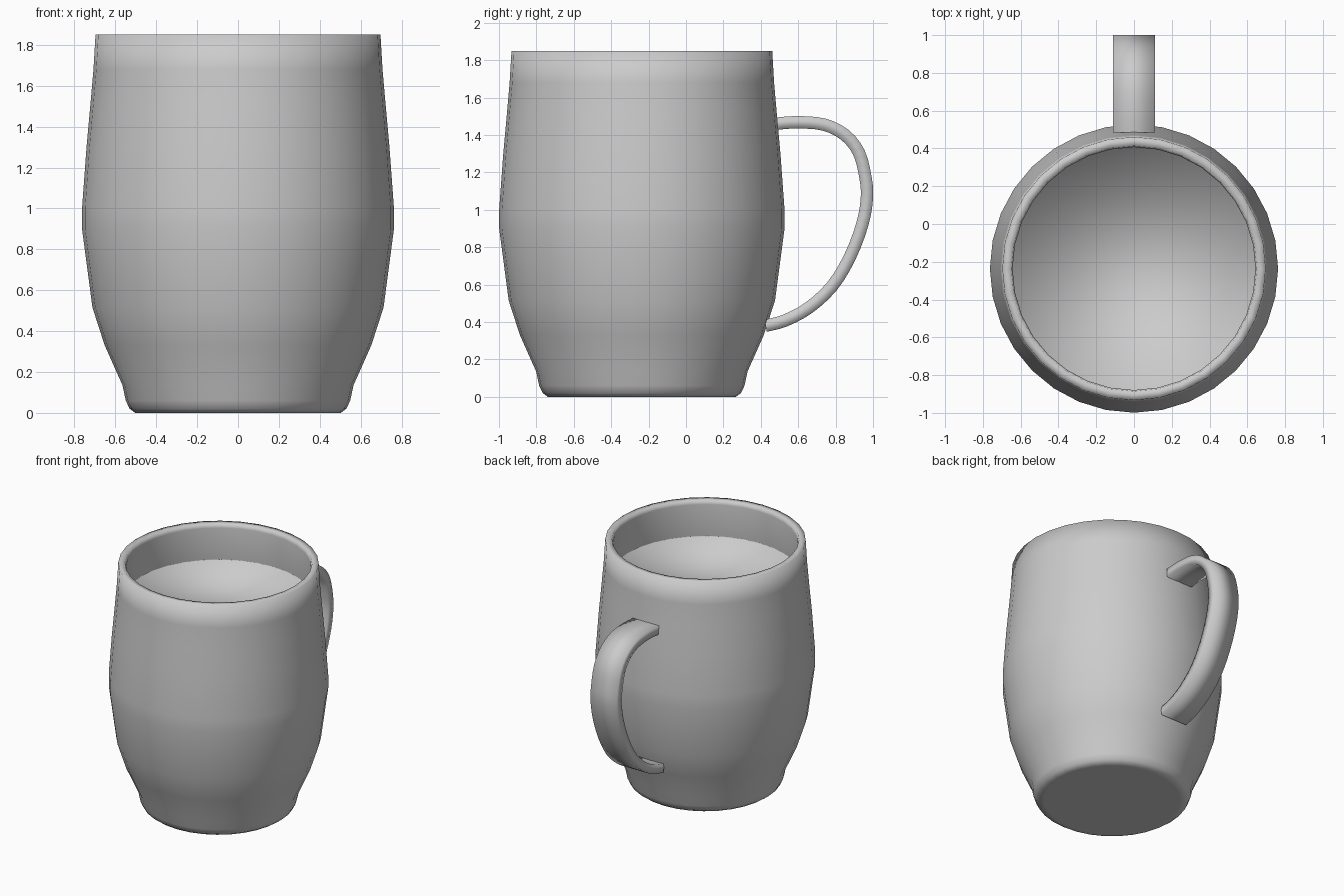
import bpy
import bmesh
from math import cos, sin, tau
from mathutils import Vector
from mathutils.geometry import interpolate_bezier

cube = bpy.data.objects.get("Cube")
if cube:
    bpy.data.objects.remove(cube, do_unlink=True)

SEGMENTS = 32
CENTRE_Y = -0.236

glaze = bpy.data.materials.new("grey glaze")
glaze.use_nodes = True
glaze.diffuse_color = (0.6, 0.6, 0.6, 1)
glaze.node_tree.nodes["Principled BSDF"].inputs["Base Color"].default_value = (0.6, 0.6, 0.6, 1)


def bridge(bm, rings):
    """Join successive closed rings of vertices with quads."""
    for a, b in zip(rings, rings[1:]):
        n = len(a)
        for i in range(n):
            j = (i + 1) % n
            bm.faces.new((a[i], a[j], b[j], b[i]))


def lathe(bm, profile):
    """Turn (radius, height) pairs around the cup axis."""
    rings = [[bm.verts.new((r * cos(tau * i / SEGMENTS),
                            CENTRE_Y + r * sin(tau * i / SEGMENTS), z))
              for i in range(SEGMENTS)] for r, z in profile]
    bridge(bm, rings)
    return rings


def finish(bm, name, flat=()):
    for face in bm.faces:
        face.smooth = face not in flat
    mesh = bpy.data.meshes.new(name)
    bm.to_mesh(mesh)
    bm.free()
    mesh.materials.append(glaze)
    bpy.context.collection.objects.link(bpy.data.objects.new(name, mesh))


# Cup body: base, outer wall, rim and inner wall
bm = bmesh.new()
rings = lathe(bm, [(0.47, 0), (0.503, 0), (0.53, 0.02), (0.549, 0.06), (0.565, 0.135),
                   (0.652, 0.33), (0.712, 0.515), (0.763, 0.9), (0.763, 1.0),
                   (0.741, 1.3), (0.721, 1.52), (0.707, 1.68), (0.697, 1.85),
                   (0.65, 1.85), (0.643, 1.82), (0.666, 1.55)])
bm.faces.new(rings[0][::-1])
finish(bm, "cup_body")

# Inner floor with a small turned-up edge meeting the wall
bm = bmesh.new()
rings = lathe(bm, [(0.663, 1.565), (0.663, 1.57)])
bm.faces.new(rings[0])
bmesh.ops.reverse_faces(bm, faces=[f for f in bm.faces if len(f.verts) == 4])
finish(bm, "inner_floor")

# Handle: a flat strap swept along a smooth curve in the YZ plane
path = [(0.488, 1.461), (0.60, 1.468), (0.74, 1.455), (0.85, 1.40), (0.925, 1.305),
        (0.96, 1.17), (0.967, 1.06), (0.942, 0.92), (0.875, 0.745), (0.78, 0.59),
        (0.655, 0.475), (0.53, 0.408), (0.425, 0.38)]
knots = [Vector((0, y, z)) for y, z in path]
last = len(knots) - 1
slopes = [(knots[min(i + 1, last)] - knots[max(i - 1, 0)]) / 6 for i in range(last + 1)]
points = knots[:1]
for i in range(last):
    points += interpolate_bezier(knots[i], knots[i] + slopes[i],
                                 knots[i + 1] - slopes[i + 1], knots[i + 1], 4)[1:]
W, T = 0.11, 0.033
section = [(W, T), (-W, T), (-W, -T), (W, -T)]
bm = bmesh.new()
rings = []
for i, p in enumerate(points):
    tangent = (points[min(i + 1, len(points) - 1)] - points[max(i - 1, 0)]).normalized()
    normal = Vector((0, -tangent.z, tangent.y))
    rings.append([bm.verts.new(p + Vector((x, 0, 0)) + normal * t) for x, t in section])
bridge(bm, rings)
ends = [bm.faces.new(rings[0]), bm.faces.new(rings[-1])]
bmesh.ops.recalc_face_normals(bm, faces=bm.faces)
finish(bm, "handle", ends)
